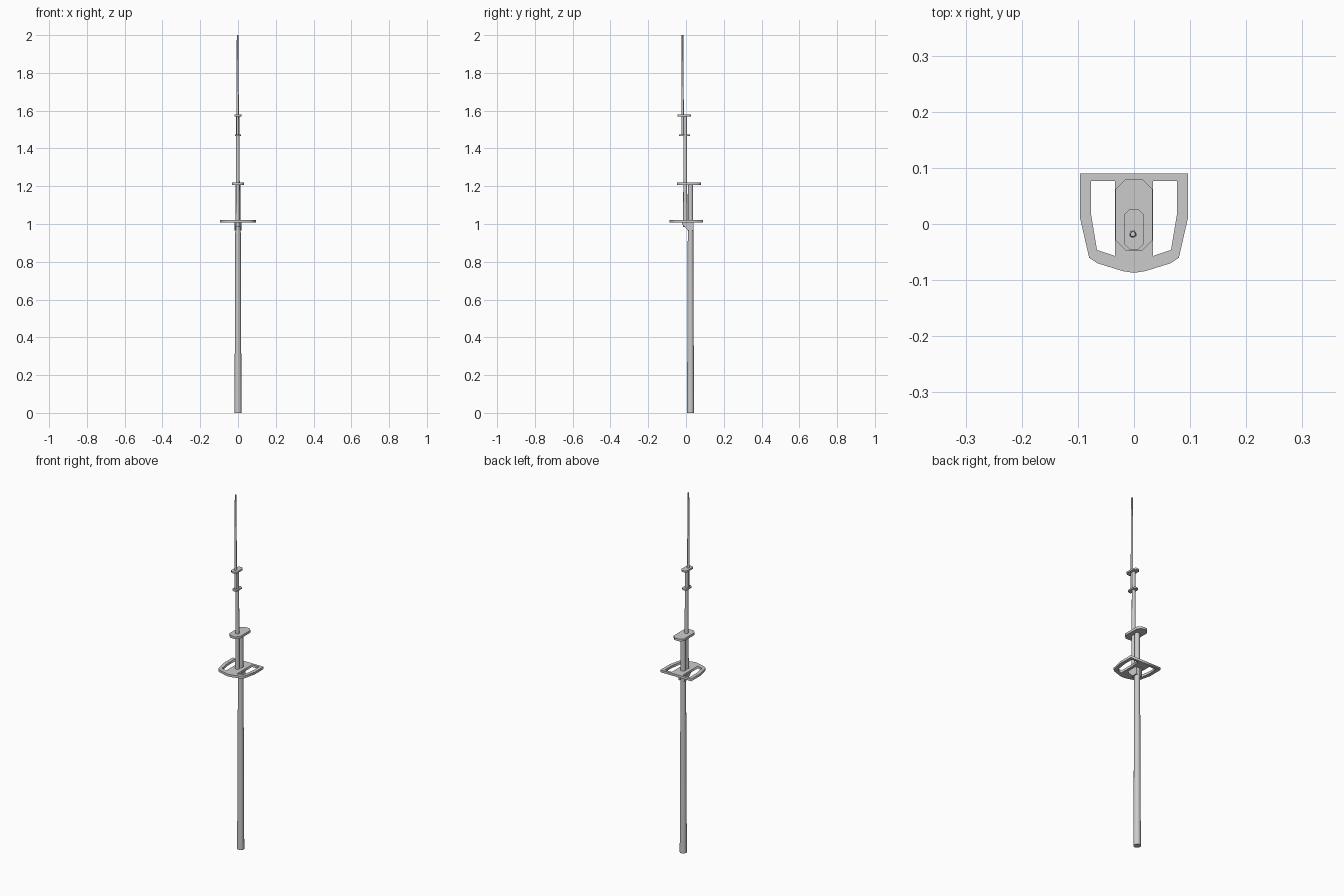
import bpy, bmesh, math

if "Cube" in bpy.data.objects:
    bpy.data.objects.remove(bpy.data.objects["Cube"])


def plate(name, loops, z0, z1):
    """Flat plate from an outline and optional hole outlines."""
    cu = bpy.data.curves.new(name, 'CURVE')
    cu.dimensions = '2D'
    cu.fill_mode = 'BOTH'
    cu.extrude = (z1 - z0) / 2
    for pts in loops:
        sp = cu.splines.new('POLY')
        sp.points.add(len(pts) - 1)
        for p, (x, y) in zip(sp.points, pts):
            p.co = (x, y, 0, 1)
        sp.use_cyclic_u = True
    ob = bpy.data.objects.new(name, cu)
    ob.location.z = (z0 + z1) / 2
    bpy.context.collection.objects.link(ob)
    bpy.ops.object.select_all(action='DESELECT')
    ob.select_set(True)
    bpy.context.view_layer.objects.active = ob
    bpy.ops.object.convert(target='MESH')
    return bpy.context.object


def octagon(w, y0, y1, c):
    return [(-w + c, y0), (w - c, y0), (w, y0 + c), (w, y1 - c),
            (w - c, y1), (-w + c, y1), (-w, y1 - c), (-w, y0 + c)]


def spar(name, y, z0, z1, r0, r1, x=0.0):
    """Tapered round pole."""
    bpy.ops.mesh.primitive_cone_add(vertices=16, radius1=r0, radius2=r1,
                                    depth=z1 - z0, location=(x, y, (z0 + z1) / 2))
    ob = bpy.context.object
    ob.name = name
    bpy.ops.object.shade_smooth_by_angle(angle=math.radians(40))


def side_prism(name, profile, x0, x1):
    """Extrude a (y, z) profile along x."""
    bm = bmesh.new()
    f = bm.faces.new([bm.verts.new((x0, y, z)) for y, z in profile])
    ext = bmesh.ops.extrude_face_region(bm, geom=[f])
    for v in ext['geom']:
        if isinstance(v, bmesh.types.BMVert):
            v.co.x = x1
    bmesh.ops.recalc_face_normals(bm, faces=bm.faces)
    me = bpy.data.meshes.new(name)
    bm.to_mesh(me)
    bm.free()
    bpy.context.collection.objects.link(bpy.data.objects.new(name, me))


# Mast sections, each stepped forward of the one below
spar("lower_mast", 0.024, 0.0, 1.21, 0.0185, 0.0135)
spar("topmast", -0.004, 0.985, 1.575, 0.0115, 0.0085, -0.001)
spar("topgallant_mast", -0.018, 1.465, 2.0, 0.007, 0.0045, -0.002)

# Fighting top with two openings
half = [(0, -0.087), (0.02, -0.084), (0.065, -0.07), (0.08, -0.06), (0.096, 0.01), (0.096, 0.09)]
outline = half + [(-x, y) for x, y in reversed(half[1:])]
hole = [(0.034, -0.057), (0.066, -0.046), (0.077, 0.02), (0.077, 0.077), (0.034, 0.077)]
plate("main_top", [outline, hole, [(-x, y) for x, y in hole]], 1.008, 1.021)

# Caps and crosstrees
plate("lower_cap", [octagon(0.033, -0.047, 0.08, 0.018)], 1.206, 1.219)
plate("upper_crosstree", [octagon(0.015, -0.036, 0.021, 0.009)], 1.466, 1.474)
plate("upper_cap", [octagon(0.018, -0.045, 0.026, 0.01)], 1.57, 1.579)

# Cheeks supporting the top
cheek = [(0.04, 1.01), (-0.022, 1.01), (-0.02, 0.998), (0.01, 0.966), (0.04, 0.966)]
for s, n in ((-1, "left_cheek"), (1, "right_cheek")):
    side_prism(n, cheek, s * 0.01, s * 0.019)
